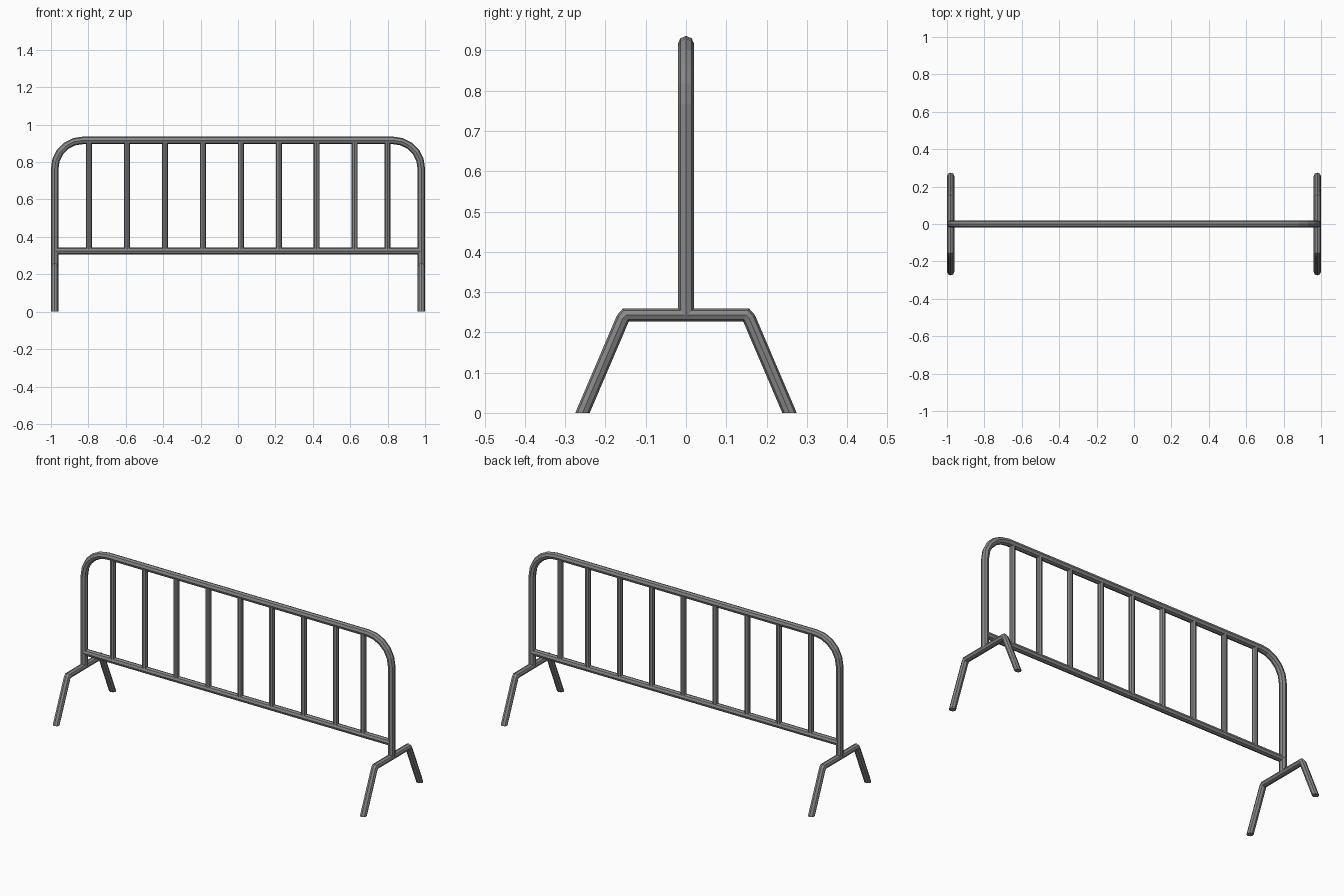
import bpy, bmesh
from math import sin, cos, pi, radians
from mathutils import Vector

cube = bpy.data.objects.get("Cube")
if cube:
    bpy.data.objects.remove(cube)

steel = bpy.data.materials.new("galvanised_grey")
steel.use_nodes = True
GREY = (0.25, 0.25, 0.25, 1)
steel.diffuse_color = GREY
steel.node_tree.nodes["Principled BSDF"].inputs["Base Color"].default_value = GREY

SIDES = 8


def tube(name, path, side, half_side, half_plane, end_dir=None):
    """Sweep an eight-sided section along a planar path with mitred bends."""
    pts = [Vector(p) for p in path]
    side = Vector(side)
    segs = [(b - a).normalized() for a, b in zip(pts, pts[1:])]
    bm = bmesh.new()
    rings = []
    for i, p in enumerate(pts):
        before, after = segs[max(i - 1, 0)], segs[min(i, len(segs) - 1)]
        t = (before + after).normalized()
        if end_dir and i in (0, len(pts) - 1):
            t = Vector(end_dir) * (1 if i == 0 else -1)
        across = side.cross(t) * (half_plane / t.dot(after))
        rings.append([bm.verts.new(p + side * half_side * cos(a) + across * sin(a))
                      for a in (2 * pi * k / SIDES for k in range(SIDES))])
    for r, s in zip(rings, rings[1:]):
        for k in range(SIDES):
            n = (k + 1) % SIDES
            bm.faces.new((r[k], r[n], s[n], s[k]))
    bm.faces.new(rings[0])
    bm.faces.new(rings[-1])
    bmesh.ops.recalc_face_normals(bm, faces=bm.faces)
    mesh = bpy.data.meshes.new(name)
    bm.to_mesh(mesh)
    bm.free()
    mesh.materials.append(steel)
    obj = bpy.data.objects.new(name, mesh)
    bpy.context.scene.collection.objects.link(obj)
    return obj


POST_X, TOP_Z, RAIL_Z, LEG_Z, BEND = 0.98, 0.916, 0.324, 0.243, 0.15

# Outer frame: two posts joined by a top rail with rounded corners
arc = [(POST_X - BEND + BEND * cos(a), 0, TOP_Z - BEND + BEND * sin(a))
       for a in (radians(18 * i) for i in range(6))]
right_half = [(POST_X, 0, LEG_Z)] + arc
left_half = [(-x, y, z) for x, y, z in reversed(right_half)]
tube("outer_frame", right_half + left_half, (0, 1, 0), 0.02, 0.02)

# Bottom rail
tube("bottom_rail", [(-POST_X, 0, RAIL_Z), (POST_X, 0, RAIL_Z)], (0, 1, 0), 0.019, 0.019)

# Upright bars, the last one set a little closer
for i in range(9):
    x = min(-0.797 + 0.203 * i, 0.8)
    tube(f"upright_bar_{i + 1}", [(x, 0, RAIL_Z), (x, 0, TOP_Z)], (0, 1, 0), 0.016, 0.016)

# Splayed feet, cut level with the ground
half_leg = [(-0.257, 0), (-0.157, 0.234), (-0.149, LEG_Z)]
profile = half_leg + [(-y, z) for y, z in reversed(half_leg)]
for name, x in (("left_foot", POST_X), ("right_foot", -POST_X)):
    tube(name, [(x, y, z) for y, z in profile], (1, 0, 0), 0.019, 0.0165, (0, 0, 1))
